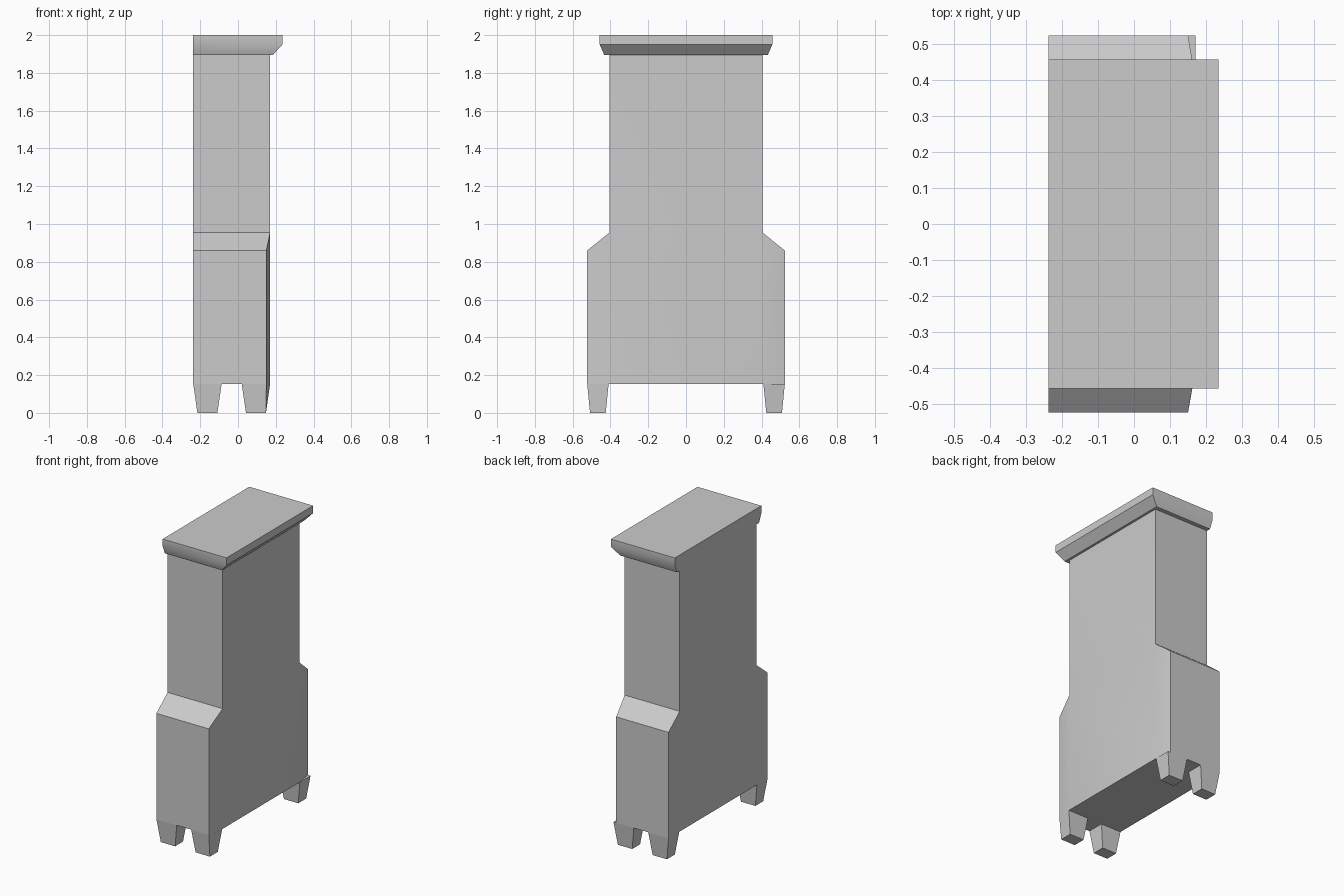
import bpy
import bmesh
from mathutils import Vector

cube = bpy.data.objects.get("Cube")
if cube:
    bpy.data.objects.remove(cube, do_unlink=True)

GREY = (0.6, 0.6, 0.6, 1)
grey = bpy.data.materials.new("plain grey")
grey.use_nodes = True
grey.diffuse_color = GREY
grey.node_tree.nodes["Principled BSDF"].inputs["Base Color"].default_value = GREY

BACK, FACE, EDGE = -0.237, 0.17, 0.15      # wall plane, main face, receding wing edge
INNER, OUTER = 0.405, 0.523                # half widths of the tower and the base
FLOOR, WING, SHOULDER, TOP = 0.152, 0.86, 0.955, 1.895


def finish(name, bm, smooth=True):
    bmesh.ops.recalc_face_normals(bm, faces=bm.faces)
    mesh = bpy.data.meshes.new(name)
    bm.to_mesh(mesh)
    bm.free()
    obj = bpy.data.objects.new(name, mesh)
    bpy.context.collection.objects.link(obj)
    mesh.materials.append(grey)
    if smooth:
        bpy.ops.object.select_all(action="DESELECT")
        obj.select_set(True)
        bpy.context.view_layer.objects.active = obj
        bpy.ops.object.shade_smooth_by_angle()
    return obj


def loft(name, rings, smooth=False):
    """Stack rectangles given as (z, x0, x1, y0, y1) into a closed solid."""
    bm = bmesh.new()
    loops = [[bm.verts.new(p) for p in
              ((x0, y0, z), (x1, y0, z), (x1, y1, z), (x0, y1, z))]
             for z, x0, x1, y0, y1 in rings]
    bm.faces.new(loops[0])
    bm.faces.new(loops[-1])
    for a, b in zip(loops, loops[1:]):
        for i in range(4):
            j = (i + 1) % 4
            bm.faces.new((a[i], a[j], b[j], b[i]))
    return finish(name, bm, smooth), loops


# Body: tower panel with two sloped wings, extruded from the wall
bm = bmesh.new()
low, mid, high = {}, {}, {}
for s in (-1, 1):
    low[s], mid[s], high[s] = [bm.verts.new((BACK, s * INNER, z))
                               for z in (FLOOR, SHOULDER, TOP)]
    foot, hip = [bm.verts.new((BACK, s * OUTER, z)) for z in (FLOOR, WING)]
    bm.faces.new((low[s], foot, hip, mid[s]))
bm.faces.new((low[-1], low[1], mid[1], mid[-1]))
bm.faces.new((mid[-1], mid[1], high[1], high[-1]))
front = bmesh.ops.extrude_face_region(bm, geom=bm.faces[:])["geom"]
for v in front:
    if isinstance(v, bmesh.types.BMVert):
        v.co.x = EDGE if abs(v.co.y) > INNER + 0.01 else FACE
bmesh.ops.dissolve_edges(bm, edges=[e for e in bm.edges if all(
    abs(v.co.z - SHOULDER) < 0.001 for v in e.verts)
    and abs(e.verts[0].co.y - e.verts[1].co.y) > INNER])
finish("body", bm)

# Cornice: flush with the wall, overhanging on the other three sides
loft("cornice", [(TOP, BACK, 0.185, -0.433, 0.433),
                 (1.95, BACK, 0.235, -0.457, 0.457),
                 (2.0, BACK, 0.235, -0.457, 0.457)], smooth=True)

# Legs: four tapered feet
for side, s in (("right", -1), ("left", 1)):
    for end, t in (("front", -1), ("back", 1)):
        x0, x1 = (0.02, FACE) if s > 0 else (BACK, -0.087)
        y0, y1 = sorted((t * 0.41, t * OUTER))
        leg, _ = loft(f"{end}_{side}_leg",
                      [(0, x0 + 0.022, x1 - 0.022, y0 + 0.015, y1 - 0.015),
                       (FLOOR, x0, x1, y0, y1)])
        # The front left foot follows the receding wing edge
        if s > 0 and t < 0:
            for v in leg.data.vertices:
                if v.co.x > FACE - 0.01 and v.co.y < -OUTER + 0.01:
                    v.co.x = EDGE
